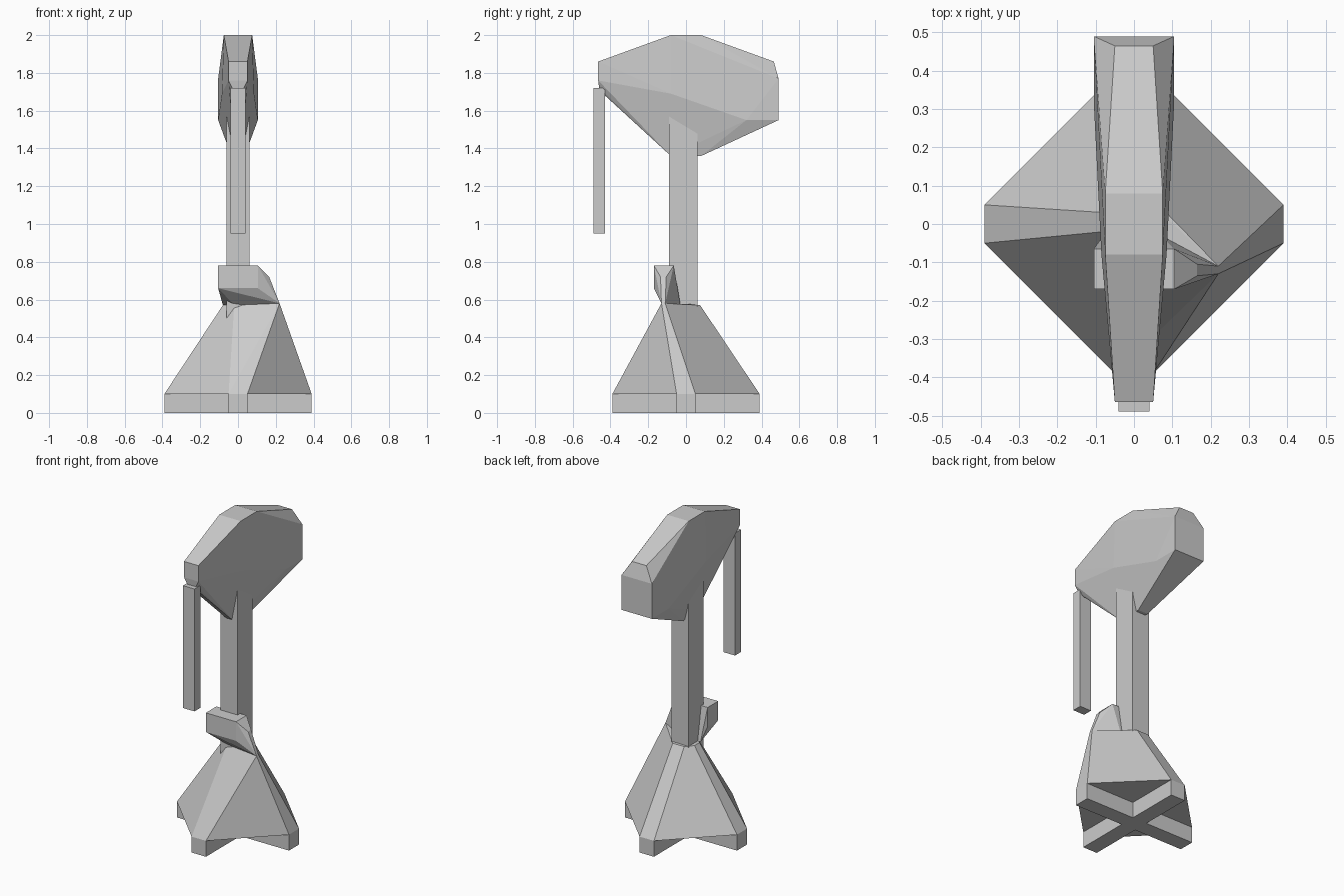
import bpy
import bmesh

cube = bpy.data.objects.get("Cube")
if cube:
    bpy.data.objects.remove(cube, do_unlink=True)

grey = bpy.data.materials.new("light_grey")
grey.use_nodes = True
grey.diffuse_color = (0.6, 0.6, 0.6, 1)
grey.node_tree.nodes["Principled BSDF"].inputs["Base Color"].default_value = (0.6, 0.6, 0.6, 1)


def hull(name, points):
    """Flat-faced convex solid around a few corner points."""
    bm = bmesh.new()
    verts = [bm.verts.new(p) for p in points]
    res = bmesh.ops.convex_hull(bm, input=verts)
    spare = {v for v in res["geom_interior"] + res["geom_unused"]
             if isinstance(v, bmesh.types.BMVert)}
    bmesh.ops.delete(bm, geom=list(spare), context="VERTS")
    bmesh.ops.dissolve_limit(bm, angle_limit=0.01, verts=bm.verts, edges=bm.edges)
    bmesh.ops.recalc_face_normals(bm, faces=bm.faces)
    mesh = bpy.data.meshes.new(name)
    bm.to_mesh(mesh)
    bm.free()
    mesh.materials.append(grey)
    obj = bpy.data.objects.new(name, mesh)
    bpy.context.collection.objects.link(obj)
    return obj


def corners(xs, ys, zs):
    return [(x, y, z) for x in xs for y in ys for z in zs]


def both_sides(points):
    return [(s * x, y, z) for x, y, z in points for s in (-1, 1)]


# Crossed feet
LONG, HALF, FOOT = 0.39, 0.05, 0.1
hull("foot_bar_across", corners((-LONG, LONG), (-HALF, HALF), (0, FOOT)))
hull("foot_bar_lengthwise", corners((-HALF, HALF), (-LONG, LONG), (0, FOOT)))

# Sloping lower body, leaning toward the left front
rim = corners((-LONG, LONG), (-HALF, HALF), (FOOT,)) + corners((-HALF, HALF), (-LONG, LONG), (FOOT,))
waist = [(-0.08, 0.03, 0.57), (-0.08, -0.02, 0.57), (-0.02, -0.08, 0.57),
         (0.22, -0.13, 0.58), (0.22, -0.11, 0.58),
         (-0.04, 0.075, 0.57), (0.04, 0.075, 0.57), (0.07, 0.03, 0.575)]
hull("lower_body", rim + waist)

# Block with a tapered shoulder on top of the body
hull("shoulder_block", corners((-0.105, 0.105), (-0.17, -0.065), (0.66, 0.78)) + [
    (0.165, -0.135, 0.72), (0.165, -0.105, 0.72),
    (0.22, -0.13, 0.58), (0.22, -0.11, 0.58),
    (-0.08, -0.03, 0.57), (-0.02, -0.08, 0.57), (0.07, -0.03, 0.575)])

# Upright post and hanging front bar
hull("post", corners((-0.06, 0.06), (-0.09, 0.06), (0.48, 1.62)))
hull("hanging_bar", corners((-0.04, 0.04), (-0.49, -0.43), (0.95, 1.72)))

# Faceted head
hull("head", both_sides([
    (0.05, -0.465, 1.86), (0.05, -0.465, 1.76), (0.03, -0.46, 1.72), (0.02, -0.44, 1.69),
    (0.075, -0.08, 2.0), (0.075, 0.08, 2.0),
    (0.085, -0.08, 1.69), (0.105, 0.32, 1.55),
    (0.05, 0.465, 1.86), (0.105, 0.49, 1.77), (0.105, 0.49, 1.55),
    (0.02, -0.08, 1.36), (0.035, 0.08, 1.36)]))
